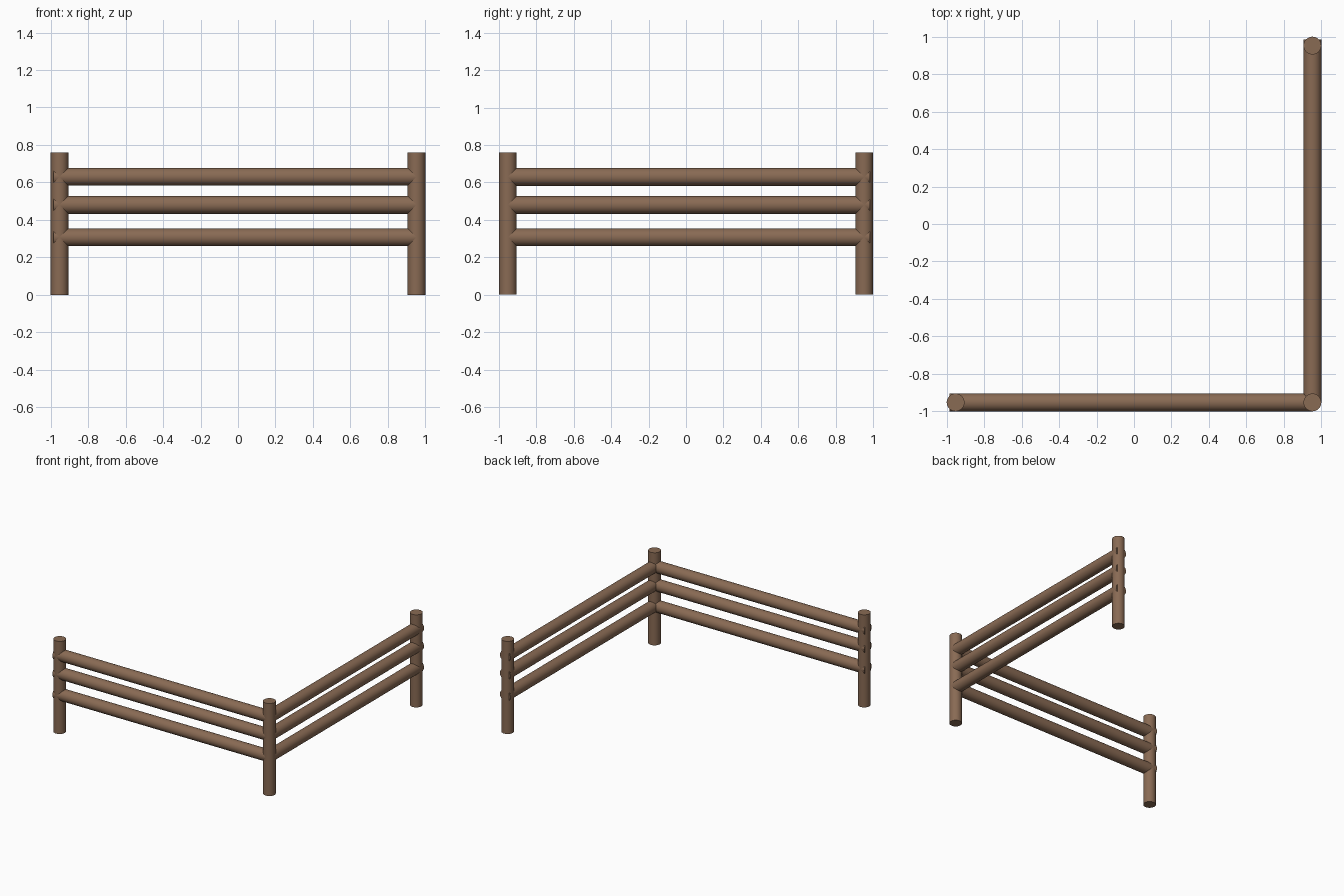
import bpy, math
from mathutils import Vector

if "Cube" in bpy.data.objects:
    bpy.data.objects.remove(bpy.data.objects["Cube"])

R = 0.0475          # log radius
P = 1 - R           # post centre offset
H = 0.76            # post height
END = 0.985         # where rails poke past the end posts

wood = bpy.data.materials.new("brown_wood")
wood.diffuse_color = (0.25, 0.145, 0.088, 1)
wood.use_nodes = True
wood.node_tree.nodes["Principled BSDF"].inputs["Base Color"].default_value = wood.diffuse_color

def log(name, a, b):
    """Round log from point a to point b."""
    a, b = Vector(a), Vector(b)
    d = b - a
    bpy.ops.mesh.primitive_cylinder_add(
        vertices=32, radius=R, depth=d.length, location=(a + b) / 2,
        rotation=d.to_track_quat('Z', 'Y').to_euler())
    o = bpy.context.object
    o.name = name
    o.data.materials.append(wood)
    bpy.ops.object.shade_smooth_by_angle(angle=math.radians(40))

# Three upright posts
for name, x, y in (("left_post", -P, -P), ("corner_post", P, -P), ("back_post", P, P)):
    log(name, (x, y, 0), (x, y, H))

# Three rails on each of the two sides, meeting inside the corner post
for i, z in enumerate((0.307, 0.48, 0.63), 1):
    log(f"front_rail_{i}", (-END, -P, z), (P, -P, z))
    log(f"side_rail_{i}", (P, -P, z), (P, END, z))
